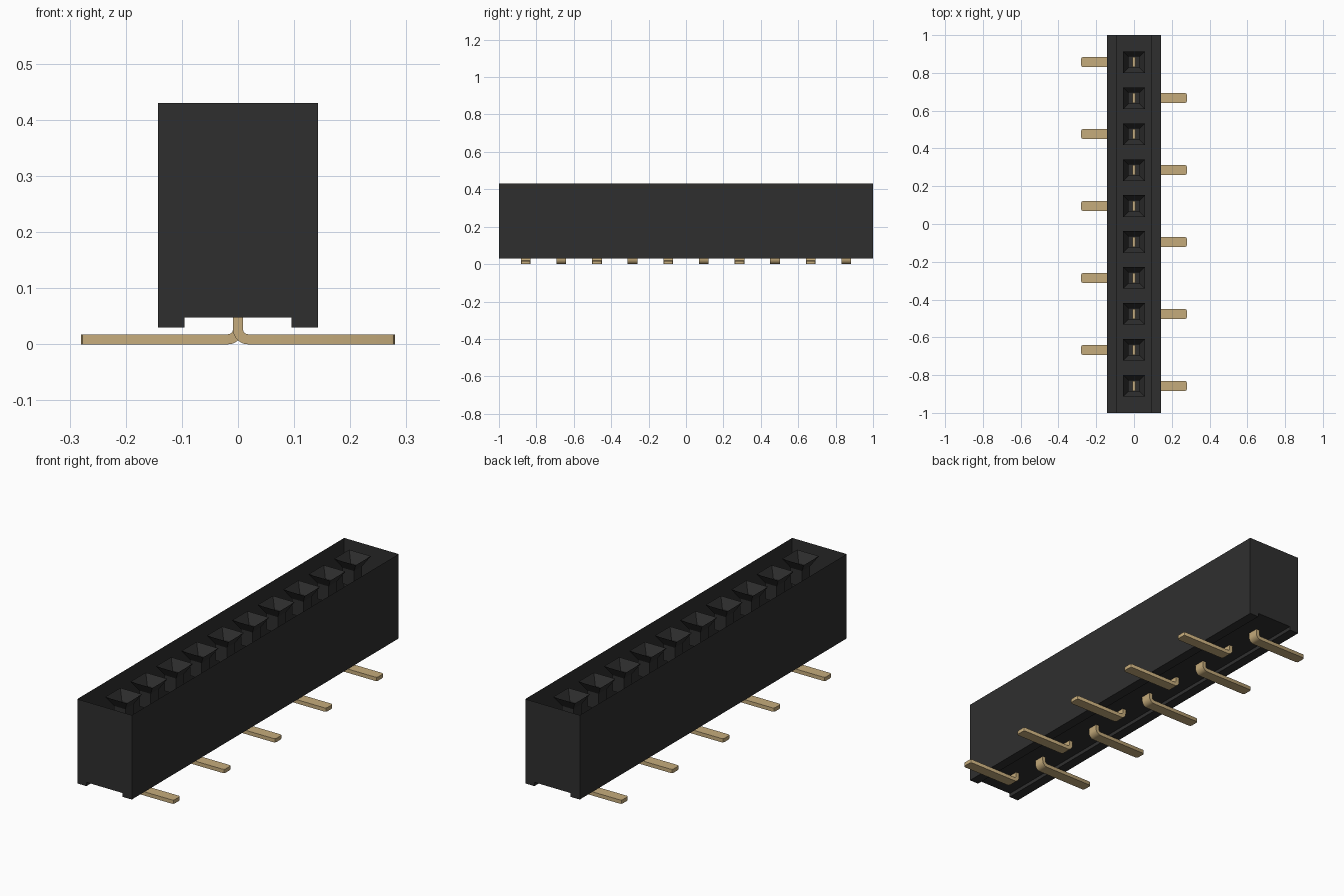
import bpy, bmesh, math
from mathutils import Vector

if "Cube" in bpy.data.objects:
    bpy.data.objects.remove(bpy.data.objects["Cube"], do_unlink=True)

PITCH, COUNT = 0.1905, 10
TOP, BOTTOM, SLOT = 0.43, 0.03, 0.048
HALF_X, SLOT_X = 0.143, 0.095


def material(name, rgb):
    m = bpy.data.materials.new(name)
    m.use_nodes = True
    m.diffuse_color = (*rgb, 1)
    m.node_tree.nodes["Principled BSDF"].inputs["Base Color"].default_value = (*rgb, 1)
    return m


black = material("black plastic", (0.028, 0.028, 0.028))
gold = material("gold metal", (0.56, 0.41, 0.20))


def finish(bm, name, mat):
    mesh = bpy.data.meshes.new(name)
    bm.to_mesh(mesh)
    bm.free()
    mesh.materials.append(mat)
    ob = bpy.data.objects.new(name, mesh)
    bpy.context.collection.objects.link(ob)
    return ob


def extrude_profile(bm, points, y0, y1):
    """Extrude an xz outline along y into a closed solid."""
    face = bm.faces.new([bm.verts.new((x, y0, z)) for x, z in points])
    out = bmesh.ops.extrude_face_region(bm, geom=[face])
    verts = [g for g in out["geom"] if isinstance(g, bmesh.types.BMVert)]
    bmesh.ops.translate(bm, verts=verts, vec=(0, y1 - y0, 0))
    bmesh.ops.recalc_face_normals(bm, faces=bm.faces)


# Housing: slotted underside, open upper side
bm = bmesh.new()
right = [(SLOT_X, SLOT), (SLOT_X, BOTTOM), (HALF_X, BOTTOM), (HALF_X, TOP)]
outline = right + [(-x, z) for x, z in reversed(right)]
extrude_profile(bm, outline, -1, 1)
bm.normal_update()
bmesh.ops.delete(bm, geom=[f for f in bm.faces if f.normal.z > 0.9], context="FACES_ONLY")
finish(bm, "housing", black)


def add_socket(y):
    """Square funnel leading into a narrow shaft."""
    bm = bmesh.new()
    rings = []
    for half, z in ((0.057, TOP), (0.030, 0.385), (0.030, 0.31)):
        rings.append([bm.verts.new((sx * half, y + sy * half, z))
                      for sx, sy in ((-1, -1), (1, -1), (1, 1), (-1, 1))])
    for a, b in zip(rings, rings[1:]):
        for i in range(4):
            j = (i + 1) % 4
            bm.faces.new((a[j], a[i], b[i], b[j]))
    bm.faces.new(rings[-1])
    finish(bm, "socket", black)


def add_pin(y, side):
    """Flat strip bent from the shaft into a surface foot."""
    t, r_out, r_in, tip = 0.009, 0.027, 0.009, 0.28
    cx, cz = 0.018, 0.027
    arc = [math.pi + math.pi / 2 * i / 6 for i in range(7)]
    outer = [(cx + r_out * math.cos(a), cz + r_out * math.sin(a)) for a in arc]
    inner = [(cx + r_in * math.cos(a), cz + r_in * math.sin(a)) for a in arc]
    points = [(-t, 0.32)] + outer + [(tip, 0), (tip, 2 * t)] + inner[::-1] + [(t, 0.32)]
    bm = bmesh.new()
    extrude_profile(bm, [(side * x, z) for x, z in points], y - 0.026, y + 0.026)
    # Trimmed corners on the foot tip
    edges = [e for e in bm.edges
             if all(abs(v.co.x) > tip - 0.001 for v in e.verts)
             and abs(e.verts[0].co.y - e.verts[1].co.y) < 0.001]
    bmesh.ops.bevel(bm, geom=edges, offset=0.009, segments=2, profile=0.5, affect="EDGES")
    ob = finish(bm, "contact_pin", gold)
    bpy.context.view_layer.objects.active = ob
    ob.select_set(True)
    bpy.ops.object.shade_smooth_by_angle(angle=math.radians(30))
    ob.select_set(False)


for i in range(COUNT):
    y = (i - (COUNT - 1) / 2) * PITCH
    add_socket(y)
    add_pin(y, 1 if i % 2 == 0 else -1)
